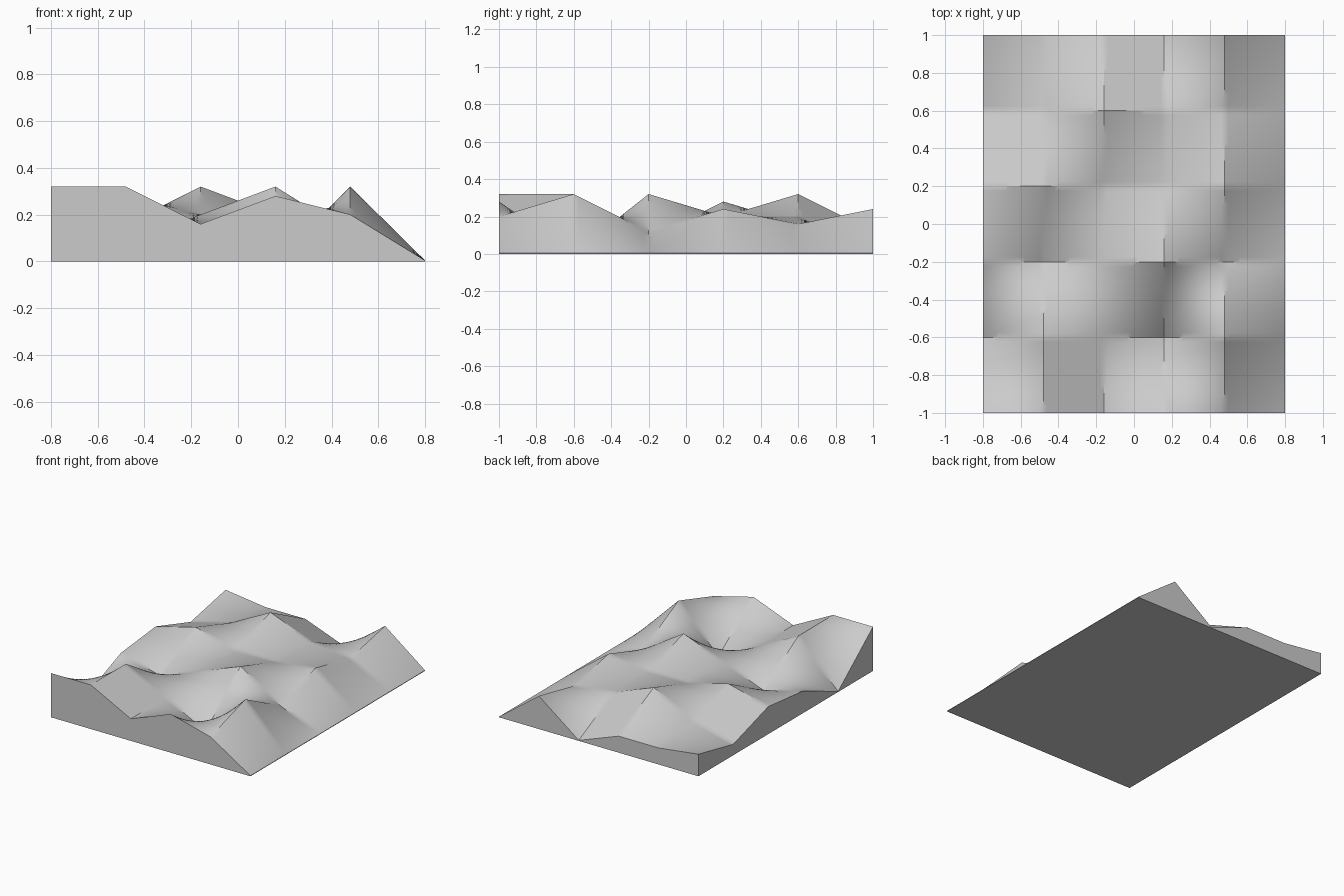
import bpy
import bmesh
import math

cube = bpy.data.objects.get("Cube")
if cube:
    bpy.data.objects.remove(cube, do_unlink=True)

# Terrain heights in steps of 0.04, front row first, left to right along x
STEP = 0.04
ROWS = ["884750",
        "084080",
        "425830",
        "575560",
        "248540",
        "433060"]
WIDTH, DEPTH, RIM = 1.6, 2.0, 0.004
N = len(ROWS)


def material(name, rgb):
    mat = bpy.data.materials.new(name)
    mat.use_nodes = True
    mat.diffuse_color = (*rgb, 1)
    mat.node_tree.nodes["Principled BSDF"].inputs["Base Color"].default_value = (*rgb, 1)
    return mat


# Coarse control grid, one quad per cell, and a matching flat floor
bm = bmesh.new()


def sheet(height):
    return [[bm.verts.new((WIDTH * (i / (N - 1) - 0.5),
                           DEPTH * (j / (N - 1) - 0.5),
                           height(i, j))) for i in range(N)] for j in range(N)]


top = sheet(lambda i, j: max(RIM, int(ROWS[j][i]) * STEP))
floor = sheet(lambda i, j: 0)
for j in range(N - 1):
    for i in range(N - 1):
        for s in (top, floor):
            bm.faces.new((s[j][i], s[j][i + 1], s[j + 1][i + 1], s[j + 1][i]))


# Walls join the rims of the two sheets
def rim(s):
    last = N - 1
    return ([s[0][k] for k in range(last)] + [s[k][last] for k in range(last)] +
            [s[last][last - k] for k in range(last)] + [s[last - k][0] for k in range(last)])


upper, lower = rim(top), rim(floor)
for k in range(len(upper)):
    n = (k + 1) % len(upper)
    bm.faces.new((lower[k], lower[n], upper[n], upper[k]))
bmesh.ops.recalc_face_normals(bm, faces=bm.faces)

mesh = bpy.data.meshes.new("terrain")
bm.to_mesh(mesh)
bm.free()
terrain = bpy.data.objects.new("terrain", mesh)
bpy.context.collection.objects.link(terrain)
mesh.materials.append(material("light_grey", (0.6, 0.6, 0.6)))

# Linear subdivision turns each cell into a smoothly twisted patch
bpy.context.view_layer.objects.active = terrain
terrain.select_set(True)
sub = terrain.modifiers.new("patches", "SUBSURF")
sub.subdivision_type = "SIMPLE"
sub.levels = sub.render_levels = 4
bpy.ops.object.modifier_apply(modifier=sub.name)
bpy.ops.object.shade_smooth_by_angle(angle=math.radians(30))
